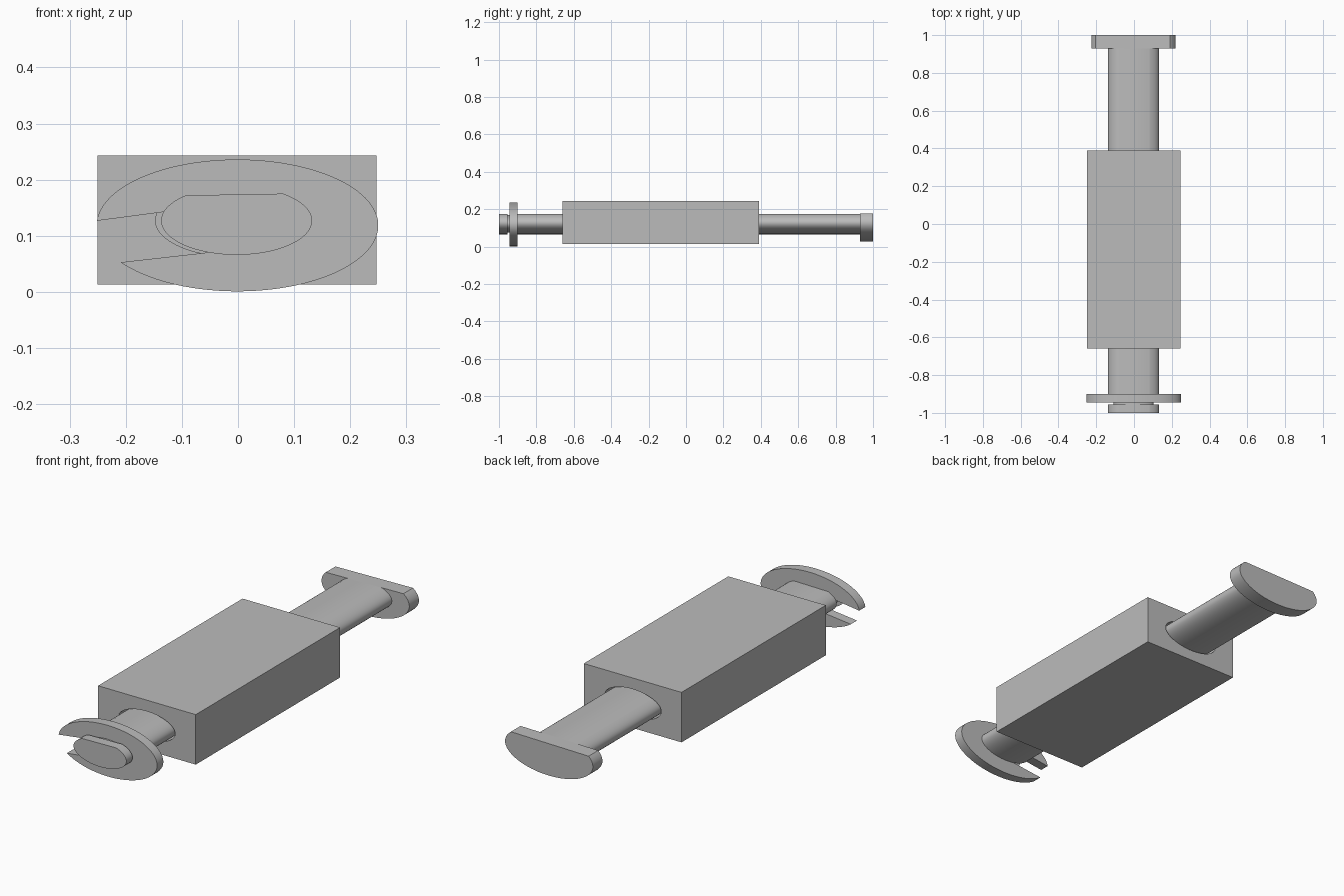
import bpy
import bmesh
from math import sin, cos, radians, sqrt

cube = bpy.data.objects.get("Cube")
if cube:
    bpy.data.objects.remove(cube, do_unlink=True)

grey = bpy.data.materials.new("plain_grey")
grey.use_nodes = True
colour = (0.5, 0.5, 0.5, 1)
grey.diffuse_color = colour
grey.node_tree.nodes["Principled BSDF"].inputs["Base Color"].default_value = colour

CX, CZ = -0.0025, 0.127          # pin axis
FLAT, TILT = 0.1737, 0.0175      # height and slope of the flat along the pin


def arc(cx, cz, rx, rz, start=0, end=360, steps=96):
    """Points on an ellipse between two angles; a full turn is left open."""
    count = steps if abs(end - start) == 360 else steps + 1
    angles = [radians(start + (end - start) * i / steps) for i in range(count)]
    return [(cx + rx * cos(a), cz + rz * sin(a)) for a in angles]


def flattened(rx, rz):
    """Ellipse with its top cut off by the slightly tilted flat."""
    pts = arc(CX, CZ, rx, rz)
    result = []
    for i, p in enumerate(pts):
        q = pts[(i + 1) % len(pts)]
        dp, dq = (z - FLAT - TILT * x for x, z in (p, q))
        if dp <= 0:
            result.append(p)
        if dp * dq < 0:
            t = dp / (dp - dq)
            result.append((p[0] + t * (q[0] - p[0]), p[1] + t * (q[1] - p[1])))
    return result


def prism(name, y0, y1, *outlines):
    """Fill xz outlines (inner ones become holes) and extrude them along y."""
    bm = bmesh.new()
    edges = []
    for outline in outlines:
        vs = [bm.verts.new((x, y0, z)) for x, z in outline]
        edges += [bm.edges.new((vs[i - 1], vs[i])) for i in range(len(vs))]
    bmesh.ops.triangle_fill(bm, edges=edges, use_beauty=True, use_dissolve=False)
    grown = bmesh.ops.extrude_face_region(bm, geom=bm.faces[:], use_keep_orig=True)
    moved = [g for g in grown["geom"] if isinstance(g, bmesh.types.BMVert)]
    bmesh.ops.translate(bm, verts=moved, vec=(0, y1 - y0, 0))
    bmesh.ops.recalc_face_normals(bm, faces=bm.faces[:])
    mesh = bpy.data.meshes.new(name)
    bm.to_mesh(mesh)
    bm.free()
    mesh.materials.append(grey)
    obj = bpy.data.objects.new(name, mesh)
    bpy.context.collection.objects.link(obj)
    bpy.ops.object.select_all(action="DESELECT")
    obj.select_set(True)
    bpy.context.view_layer.objects.active = obj
    bpy.ops.object.shade_smooth_by_angle(angle=radians(25))
    return obj


# Block with an oval bore right through it
prism("block", -0.66, 0.39,
      [(-0.25, 0.013), (0.247, 0.013), (0.247, 0.243), (-0.25, 0.243)],
      arc(CX, CZ, 0.1445, 0.0645))

# Pin: wide head, long shaft, grooved neck and tip, all flat on top
prism("pin_head", 0.93, 1.0, flattened(0.2235, 0.1))
prism("pin_shaft", -0.9, 0.93, flattened(0.1345, 0.061))
prism("pin_neck", -0.955, -0.9, arc(CX, 0.122, 0.105, 0.047))
prism("pin_tip", -1.0, -0.955, flattened(0.1345, 0.061))

# Retaining clip: oval disc with a slot open to its right side
outer = arc(-0.001, 0.1185, 0.251, 0.1175, -146, 176)
inner = arc(CX, 0.122, 0.11, 0.05, 150, -103, 64)
prism("retaining_clip", -0.945, -0.9, outer + inner)
